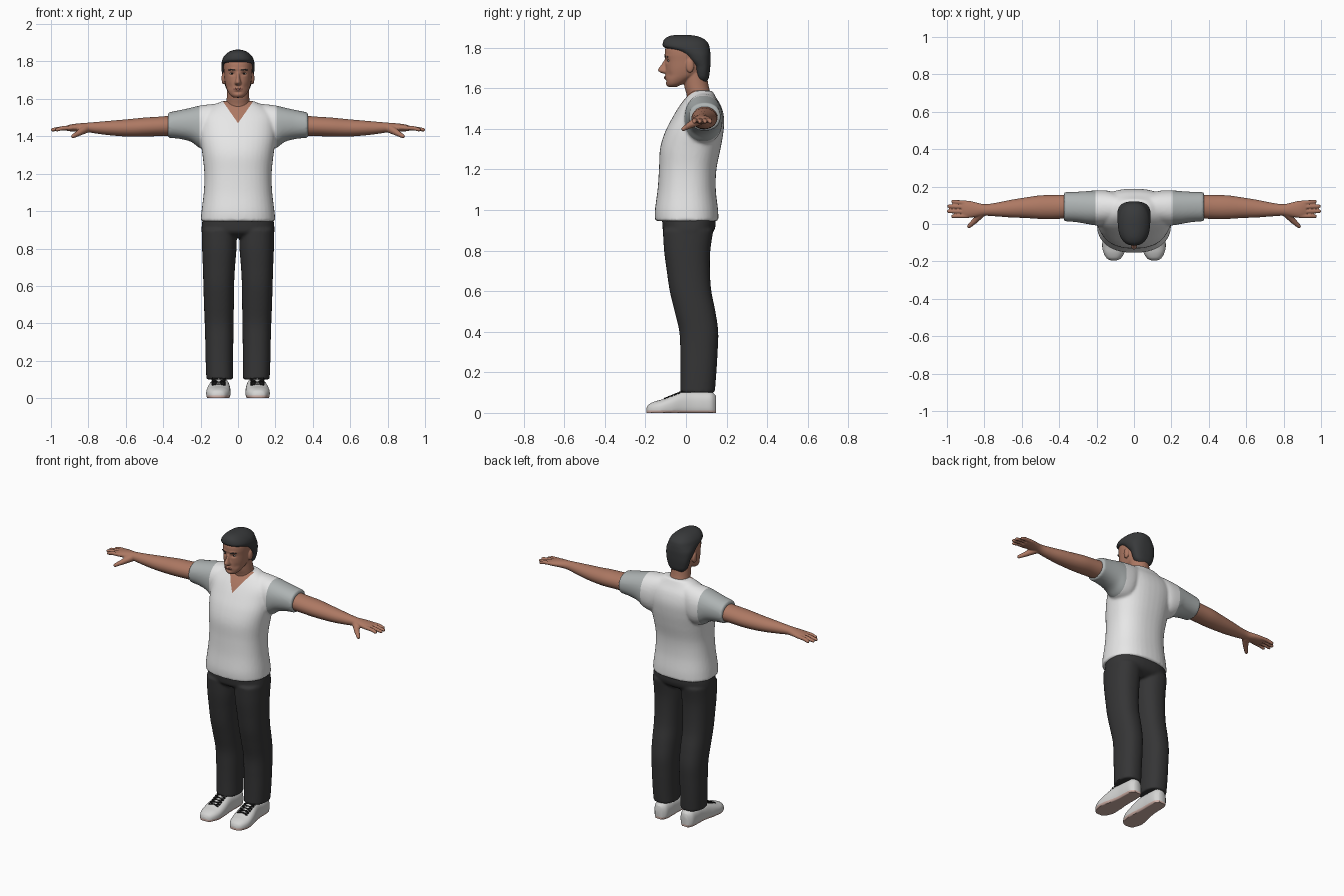
import bpy, bmesh, math
from mathutils import Vector, Matrix

if "Cube" in bpy.data.objects:
    bpy.data.objects.remove(bpy.data.objects["Cube"])


def mat(name, r, g, b):
    m = bpy.data.materials.new(name)
    m.diffuse_color = (r, g, b, 1)
    m.use_nodes = True
    m.node_tree.nodes["Principled BSDF"].inputs["Base Color"].default_value = m.diffuse_color
    return m


SKIN = mat("skin", 0.42, 0.19, 0.125)
WHITE = mat("shirt white", 0.80, 0.80, 0.80)
GREY = mat("sleeve grey", 0.42, 0.45, 0.45)
CHARCOAL = mat("trouser charcoal", 0.036, 0.036, 0.037)
HAIR = mat("hair dark", 0.04, 0.042, 0.044)
SHOE = mat("shoe white", 0.66, 0.66, 0.65)
SOLE = mat("sole pink", 0.62, 0.43, 0.38)
BLACK = mat("black", 0.01, 0.01, 0.01)
LIP = mat("lips", 0.32, 0.12, 0.09)
EYE = mat("eye white", 0.60, 0.55, 0.50)


def loft(bm, axis, rings, e=2.0, n=40, steps=5, floor=None):
    """Rings are (position, a0, a1, b0, b1): bounds on the two other axes."""
    rows = []
    for i in range(len(rings) - 1):
        p = [rings[min(max(i + k, 0), len(rings) - 1)] for k in (-1, 0, 1, 2)]
        for s in range(steps + (i == len(rings) - 2)):
            t = s / steps
            rows.append([0.5 * (2 * b + (c - a) * t + (2 * a - 5 * b + 4 * c - d) * t * t
                                + (3 * b - a - 3 * c + d) * t ** 3) for a, b, c, d in zip(*p)])
    loops = []
    for pos, a0, a1, b0, b1 in rows:
        ring = []
        for k in range(n):
            ang = 2 * math.pi * k / n
            c, s = math.cos(ang), math.sin(ang)
            co = [(a0 + a1) / 2 + (a1 - a0) / 2 * math.copysign(abs(c) ** (2 / e), c),
                  (b0 + b1) / 2 + (b1 - b0) / 2 * math.copysign(abs(s) ** (2 / e), s)]
            co.insert("xyz".index(axis), pos)
            if floor is not None:
                co[2] = max(co[2], floor)
            ring.append(bm.verts.new(co))
        loops.append(ring)
    for r, q in zip(loops, loops[1:]):
        for k in range(n):
            bm.faces.new((r[k], r[(k + 1) % n], q[(k + 1) % n], q[k]))
    bm.faces.new(loops[0])
    bm.faces.new(loops[-1])


def ball(bm, c, r):
    bmesh.ops.create_uvsphere(bm, u_segments=20, v_segments=12, radius=1,
                              matrix=Matrix.Translation(c) @ Matrix.Diagonal((*r, 1)))


def tube(bm, p, q, r1, r2):
    p, q = Vector(p), Vector(q)
    rot = (q - p).to_track_quat('Z', 'Y').to_matrix().to_4x4()
    bmesh.ops.create_cone(bm, cap_ends=True, segments=14, radius1=r1, radius2=r2,
                          depth=(q - p).length, matrix=Matrix.Translation((p + q) / 2) @ rot)
    ball(bm, p, (r1,) * 3)
    ball(bm, q, (r2,) * 3)


def finish(bm, name, mats, voxel=0, smooth=0, mirror=False, cuts=(), rule=None, sculpt=None):
    """Fuse parts, mirror, cut colour borders and colour faces by rule."""
    bmesh.ops.recalc_face_normals(bm, faces=bm.faces)
    me = bpy.data.meshes.new(name)
    bm.to_mesh(me)
    bm.free()
    ob = bpy.data.objects.new(name, me)
    bpy.context.collection.objects.link(ob)
    if voxel:
        m = ob.modifiers.new("fuse", 'REMESH')
        m.mode, m.voxel_size = 'VOXEL', voxel
    if smooth:
        m = ob.modifiers.new("soften", 'SMOOTH')
        m.factor, m.iterations = 0.5, smooth
    if mirror:
        m = ob.modifiers.new("mirror", 'MIRROR')
        m.use_mirror_merge = False
    bpy.context.view_layer.update()
    me = bpy.data.meshes.new_from_object(ob.evaluated_get(bpy.context.evaluated_depsgraph_get()))
    ob.modifiers.clear()
    ob.data = me
    me.name = name
    me.materials.clear()
    for m in mats:
        me.materials.append(m)
    bm = bmesh.new()
    bm.from_mesh(me)
    if sculpt:
        for v in bm.verts:
            sculpt(v.co)
    for co, no in cuts:
        bmesh.ops.bisect_plane(bm, geom=bm.verts[:] + bm.edges[:] + bm.faces[:],
                               plane_co=co, plane_no=no)
    for f in bm.faces:
        f.material_index = rule(f.calc_center_median()) if rule else 0
    bm.to_mesh(me)
    bm.free()
    bpy.ops.object.select_all(action='DESELECT')
    ob.select_set(True)
    bpy.context.view_layer.objects.active = ob
    bpy.ops.object.shade_smooth_by_angle(angle=math.radians(45))
    return ob


# Shirt: torso and both sleeves fused, with skin shown in the V neck
bm = bmesh.new()
loft(bm, 'z', [(z, -w, w, a, b) for z, w, a, b in (
    (.945, .2, -.152, .16), (1.0, .195, -.153, .158), (1.1, .183, -.14, .147), (1.2, .18, -.133, .15),
    (1.3, .19, -.128, .17), (1.38, .202, -.105, .184), (1.45, .206, -.07, .188), (1.51, .2, -.034, .174),
    (1.555, .15, .0, .148), (1.588, .085, .03, .13))], e=2.35)
for s in (1, -1):
    loft(bm, 'x', [(s * x, a, b, c, d) for x, a, b, c, d in (
        (.08, .01, .16, 1.38, 1.58), (.14, -.005, .178, 1.33, 1.572), (.2, -.008, .18, 1.335, 1.565),
        (.25, .0, .176, 1.37, 1.553), (.31, .01, .172, 1.386, 1.54), (.375, .015, .17, 1.392, 1.527))], e=2.2)


def shirt_rule(c):
    if c.z - 1.47 > abs(c.x) * 1.44 and c.y < .05:
        return 2
    return 1 if abs(c.x) > .207 else 0


finish(bm, "shirt", [WHITE, GREY, SKIN], voxel=.008, smooth=4, rule=shirt_rule, cuts=[
    ((.207, 0, 0), (1, 0, 0)), ((-.207, 0, 0), (1, 0, 0)),
    ((0, 0, 1.47), (.115, 0, -.08)), ((0, 0, 1.47), (-.115, 0, -.08))])

# Trousers: two legs and the hips
bm = bmesh.new()
for s in (1, -1):
    loft(bm, 'z', [(z, s * c - r, s * c + r, a, b) for z, c, r, a, b in (
        (.1, .098, .071, -.028, .142), (.2, .1, .073, -.027, .15), (.3, .1, .075, -.028, .156),
        (.4, .101, .077, -.033, .159), (.5, .102, .08, -.056, .145), (.6, .103, .082, -.08, .125),
        (.7, .102, .086, -.095, .118), (.8, .1, .092, -.108, .12), (.9, .1, .094, -.114, .135))], e=2.3)
loft(bm, 'z', [(z, -w, w, a, b) for z, w, a, b in (
    (.86, .12, -.07, .09), (.885, .188, -.108, .13), (.92, .194, -.116, .145), (.97, .186, -.118, .145))], e=2.5)
finish(bm, "trousers", [CHARCOAL], voxel=.008, smooth=4)

# Arms with hands
bm = bmesh.new()
loft(bm, 'x', [(x, y - a, y + a, z - b, z + b) for x, y, z, a, b in (
    (.33, .094, 1.457, .063, .056), (.42, .091, 1.453, .064, .052), (.5, .09, 1.449, .063, .051),
    (.58, .087, 1.445, .055, .047), (.66, .082, 1.444, .047, .041), (.74, .077, 1.445, .036, .033),
    (.8, .075, 1.447, .031, .026), (.85, .077, 1.447, .04, .022), (.89, .079, 1.445, .046, .019),
    (.92, .08, 1.443, .042, .013))])
for y0, y1, tip in ((.043, .041, .968), (.066, .068, .991), (.09, .095, .989), (.113, .12, .968)):
    mid = (.94, (y0 + y1) / 2, 1.443)
    tube(bm, (.89, y0, 1.445), mid, .012, .0115)
    tube(bm, mid, (tip, y1, 1.435), .0115, .0098)
tube(bm, (.815, .06, 1.44), (.85, .018, 1.418), .024, .016)
tube(bm, (.85, .018, 1.418), (.882, -.012, 1.4), .016, .011)
finish(bm, "arms", [SKIN], voxel=.0042, smooth=3, mirror=True)

# Shoes with a flat pink sole
bm = bmesh.new()
loft(bm, 'y', [(y, c - r, c + r, -.02, z) for y, c, r, z in (
    (-.194, .108, .018, .025), (-.183, .108, .038, .042), (-.155, .107, .055, .056), (-.12, .106, .064, .066),
    (-.07, .103, .063, .087), (-.02, .099, .056, .107), (.03, .096, .051, .108), (.08, .095, .05, .106),
    (.125, .095, .045, .103), (.148, .095, .025, .085))], e=2.5, floor=0)
finish(bm, "shoes", [SHOE, SOLE], mirror=True, cuts=[((0, 0, .013), (0, 0, 1))],
       rule=lambda c: int(c.z < .013))

# Shoelaces: crossed bars up the instep
bm = bmesh.new()
for i in range(5):
    y = -.105 + .018 * i
    z = .068 + (y + .12) * .41
    for s in (1, -1):
        tube(bm, (.104 - s * .032, y, z - .004), (.104 + s * .032, y + .014, z + .001), .0045, .0045)
finish(bm, "shoelaces", [BLACK], mirror=True)

# Head: skull, jaw, neck, nose and ears
bm = bmesh.new()
loft(bm, 'z', [(z, -w, w, a, b) for z, w, a, b in (
    (1.606, .022, -.085, -.045), (1.62, .042, -.095, -.015), (1.645, .057, -.1, .03), (1.67, .066, -.101, .075),
    (1.7, .072, -.101, .095), (1.735, .075, -.102, .104), (1.77, .077, -.105, .106), (1.8, .074, -.1, .104),
    (1.83, .058, -.075, .085), (1.848, .03, -.04, .05))], e=2.25)
loft(bm, 'z', [(z, -w, w, a, b) for z, w, a, b in (
    (1.5, .075, .0, .13), (1.56, .065, .004, .125), (1.61, .06, -.008, .112), (1.68, .058, -.015, .1))])
loft(bm, 'z', [(z, -w, w, a, -.07) for z, w, a in (
    (1.672, .012, -.112), (1.682, .0175, -.134), (1.693, .016, -.138), (1.712, .011, -.125),
    (1.742, .009, -.106))], n=20)
for s in (1, -1):
    ball(bm, (s * .077, .02, 1.71), (.011, .02, .034))

BUMPS = [(.032, 1.735, .013, .009, .009), (0, 1.652, .018, .009, -.007), (0, 1.636, .018, .005, .004),
         (0, 1.618, .018, .01, -.004), (.03, 1.759, .02, .006, -.004), (.045, 1.665, .014, .018, .004)]


def face(co):
    if co.y < -.02:
        co.y += sum(d * math.exp(-((abs(co.x) - x) / sx) ** 2 - ((co.z - z) / sz) ** 2)
                    for x, z, sx, sz, d in BUMPS)


head = finish(bm, "head", [SKIN], voxel=.004, smooth=4, sculpt=face)
bpy.context.view_layer.update()


# Face details laid on the head surface
def detail(name, m, spots, r, out=0.0):
    b = bmesh.new()
    for x, z in spots:
        hit, loc, _, _ = head.ray_cast(Vector((x, -.5, z)), Vector((0, 1, 0)))
        ball(b, (x, (loc.y if hit else -.09) - out, z), r)
    finish(b, name, [m])


detail("eyes", EYE, [(.032, 1.735), (-.032, 1.735)], (.0125, .004, .005))
detail("irises", BLACK, [(.032, 1.735), (-.032, 1.735)], (.005, .0025, .0045), .003)
detail("eyebrows", HAIR, [(s * x, z) for s in (1, -1) for x, z in ((.022, 1.754), (.033, 1.757), (.044, 1.755))],
       (.0095, .003, .0035))
detail("lips", LIP, [(x, 1.652) for x in (-.014, 0, .014)], (.0105, .0025, .005))

# Hair: full cap on top, only behind the ears lower down
bm = bmesh.new()
loft(bm, 'z', [(z, -w, w, a, b) for z, w, a, b in (
    (1.628, .035, .07, .1), (1.65, .06, .05, .112), (1.68, .072, .043, .117), (1.71, .079, .036, .12),
    (1.738, .086, .008, .121), (1.765, .089, -.02, .121), (1.785, .088, -.062, .119), (1.803, .086, -.11, .116),
    (1.825, .077, -.114, .108), (1.845, .058, -.104, .085), (1.858, .034, -.08, .05),
    (1.863, .012, -.05, .01))], e=2.4)
finish(bm, "hair", [HAIR], voxel=.005, smooth=3)
